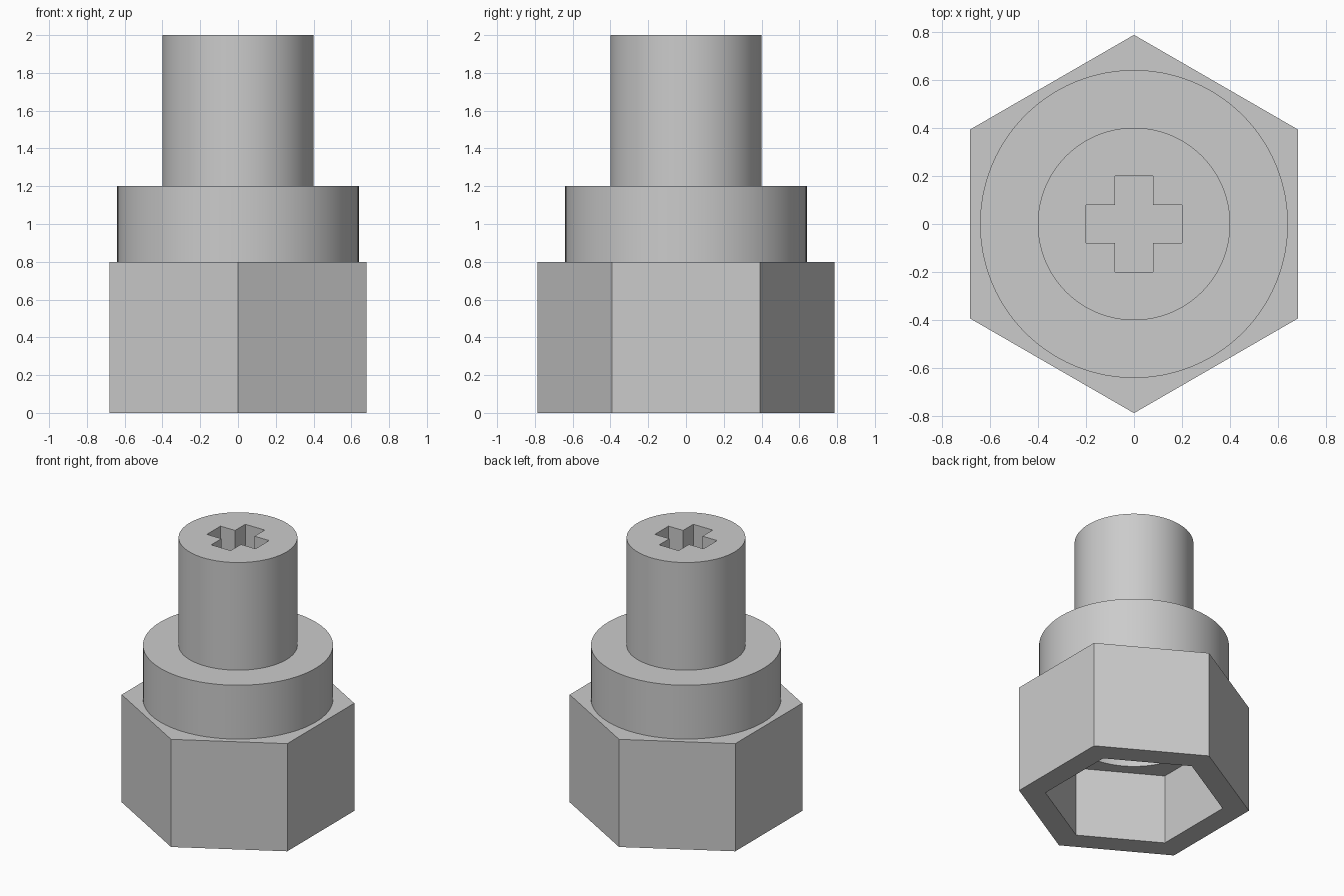
import bpy
import bmesh
from math import cos, sin, pi, radians

cube = bpy.data.objects.get("Cube")
if cube:
    bpy.data.objects.remove(cube, do_unlink=True)

# One plain grey for the whole part
grey = bpy.data.materials.new("light_grey")
grey.use_nodes = True
colour = (0.6, 0.6, 0.6, 1)
grey.diffuse_color = colour
grey.node_tree.nodes["Principled BSDF"].inputs["Base Color"].default_value = colour


def extrude_outline(name, points, bottom, top):
    """Closed prism over a flat outline."""
    bm = bmesh.new()
    face = bm.faces.new([bm.verts.new((x, y, bottom)) for x, y in points])
    new = bmesh.ops.extrude_face_region(bm, geom=[face])["geom"]
    verts = [v for v in new if isinstance(v, bmesh.types.BMVert)]
    bmesh.ops.translate(bm, verts=verts, vec=(0, 0, top - bottom))
    bmesh.ops.recalc_face_normals(bm, faces=bm.faces)
    mesh = bpy.data.meshes.new(name)
    bm.to_mesh(mesh)
    bm.free()
    mesh.materials.append(grey)
    obj = bpy.data.objects.new(name, mesh)
    bpy.context.collection.objects.link(obj)
    return obj


def ring(sides, radius):
    angles = [pi / 2 + 2 * pi * i / sides for i in range(sides)]
    return [(radius * cos(a), radius * sin(a)) for a in angles]


def cross(arm, half):
    corner = [(arm, -half), (arm, half), (half, half)]
    points = []
    for _ in range(4):
        points += corner
        corner = [(-y, x) for x, y in corner]
    return points


def combine(body, other, operation):
    """Apply a boolean and drop the helper."""
    mod = body.modifiers.new(other.name, "BOOLEAN")
    mod.object = other
    mod.operation = operation
    mod.solver = "EXACT"
    bpy.context.view_layer.objects.active = body
    bpy.ops.object.modifier_apply(modifier=mod.name)
    bpy.data.objects.remove(other, do_unlink=True)


# Hexagonal base, round collar and shaft fused into one solid
body = extrude_outline("hex_socket_shaft", ring(6, 0.786), 0, 0.8)
combine(body, extrude_outline("collar", ring(96, 0.64), 0.7, 1.2), "UNION")
combine(body, extrude_outline("shaft", ring(96, 0.4), 1.1, 2), "UNION")

# Hex pocket with a ledge, round bore above it, cross recess on top
combine(body, extrude_outline("hex_pocket", ring(6, 0.606), -0.1, 0.52), "DIFFERENCE")
combine(body, extrude_outline("round_bore", ring(96, 0.44), 0.4, 1), "DIFFERENCE")
combine(body, extrude_outline("cross_recess", cross(0.2, 0.08), 1.6, 2.1), "DIFFERENCE")

# Smooth cylinders, crisp edges
bpy.ops.object.select_all(action="DESELECT")
body.select_set(True)
bpy.context.view_layer.objects.active = body
bpy.ops.object.shade_smooth_by_angle(angle=radians(30))
